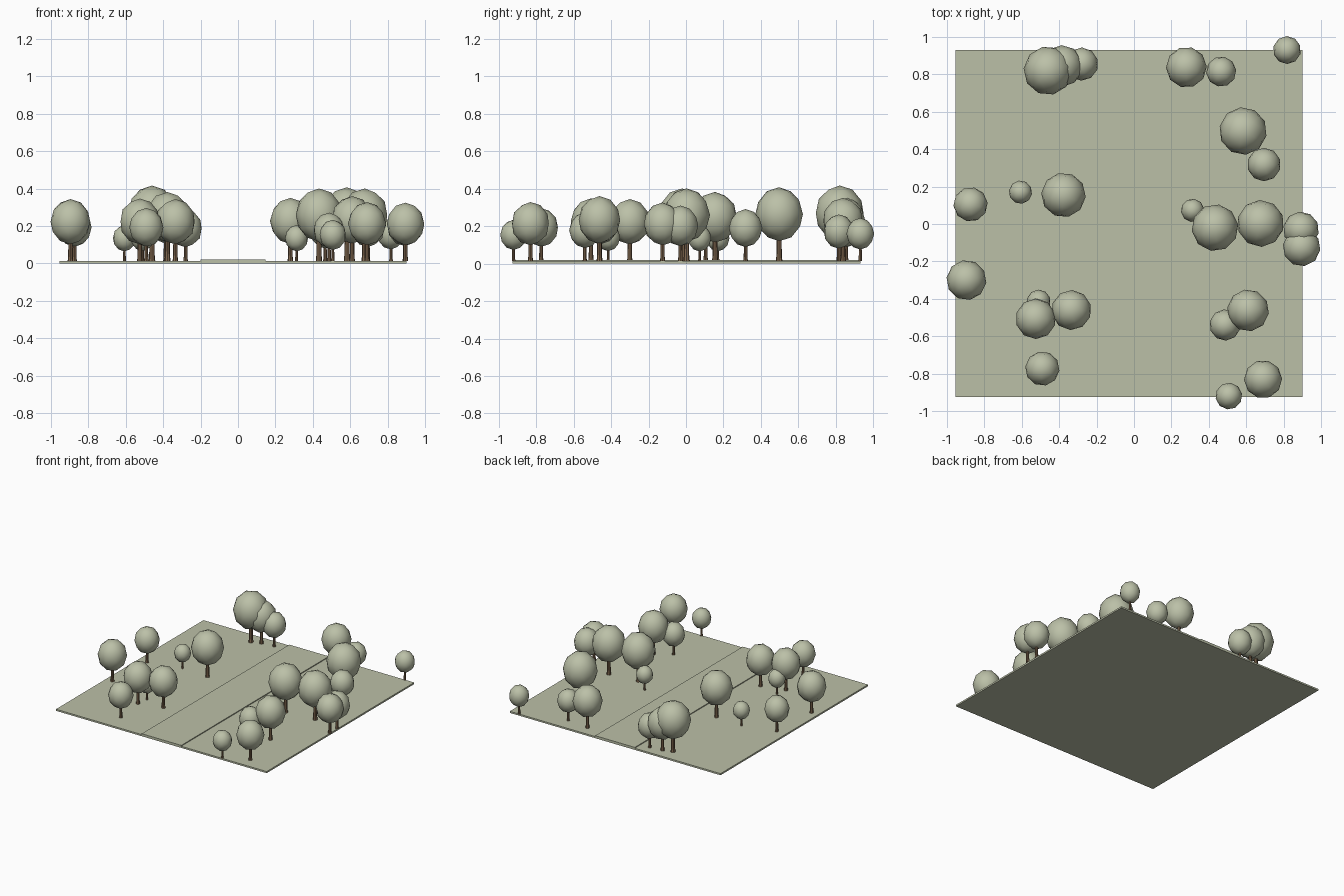
import bpy, bmesh, random
from mathutils import Matrix

if "Cube" in bpy.data.objects:
    bpy.data.objects.remove(bpy.data.objects["Cube"])

random.seed(4)


def material(name, rgb):
    m = bpy.data.materials.new(name)
    m.diffuse_color = (*rgb, 1)
    m.use_nodes = True
    m.node_tree.nodes["Principled BSDF"].inputs["Base Color"].default_value = m.diffuse_color
    return m


GREEN = material("sage green", (0.50, 0.53, 0.39))
BROWN = material("bark brown", (0.22, 0.14, 0.08))
GROUND_Z = 0.013


def finish(name, bm, mat):
    mesh = bpy.data.meshes.new(name)
    bm.to_mesh(mesh)
    bm.free()
    mesh.materials.append(mat)
    ob = bpy.data.objects.new(name, mesh)
    bpy.context.collection.objects.link(ob)
    return ob


def slab(name, x0, x1, y0, y1, z0, z1):
    bm = bmesh.new()
    m = Matrix.Translation(((x0 + x1) / 2, (y0 + y1) / 2, (z0 + z1) / 2))
    m = m @ Matrix.Diagonal((x1 - x0, y1 - y0, z1 - z0, 1))
    bmesh.ops.create_cube(bm, size=1, matrix=m)
    return finish(name, bm, GREEN)


def tree(i, x, y, r):
    # lathed trunk with a flared foot
    bm = bmesh.new()
    profile = [(0.14, 0), (0.115, 0.25), (0.10, 1.3)]
    rings = []
    for pr, pz in profile:
        ring = bmesh.ops.create_circle(
            bm, segments=8, radius=pr * r,
            matrix=Matrix.Translation((x, y, GROUND_Z + pz * r)))["verts"]
        rings.append(ring)
    for a, b in zip(rings, rings[1:]):
        for k in range(8):
            n = (k + 1) % 8
            bm.faces.new((a[k], a[n], b[n], b[k]))
    bm.faces.new(rings[0])
    bm.faces.new(rings[-1])
    bmesh.ops.recalc_face_normals(bm, faces=bm.faces)
    finish(f"trunk_{i}", bm, BROWN)

    # low-poly egg-shaped crown
    bm = bmesh.new()
    m = Matrix.Translation((x, y, GROUND_Z + 2.0 * r))
    m = m @ Matrix.Diagonal((r, r, 1.13 * r, 1))
    m = m @ Matrix.Rotation(random.uniform(0, 6.28), 4, "Z")
    bmesh.ops.create_icosphere(bm, subdivisions=2, radius=1.02, matrix=m)
    for f in bm.faces:
        f.smooth = True
    finish(f"crown_{i}", bm, GREEN)


# lawn and the slightly raised path across it
slab("lawn", -0.955, 0.90, -0.925, 0.93, 0, GROUND_Z)
slab("path", -0.20, 0.148, -0.925, 0.93, 0.002, 0.02)

# tree positions and crown radii
trees = [
    (-0.46, 0.82, 0.128), (-0.385, 0.845, 0.109), (-0.28, 0.855, 0.087),
    (0.28, 0.838, 0.107), (0.466, 0.815, 0.079), (0.818, 0.93, 0.073),
    (0.583, 0.497, 0.125), (0.695, 0.318, 0.088), (-0.874, 0.105, 0.09),
    (-0.607, 0.17, 0.061), (-0.377, 0.155, 0.117), (0.313, 0.073, 0.061),
    (0.433, -0.02, 0.123), (0.677, 0.003, 0.123), (0.893, -0.03, 0.094),
    (0.896, -0.125, 0.099), (-0.896, -0.30, 0.105), (-0.51, -0.415, 0.063),
    (-0.525, -0.507, 0.106), (-0.335, -0.46, 0.105), (0.487, -0.54, 0.082),
    (0.61, -0.462, 0.11), (-0.49, -0.773, 0.09), (0.69, -0.83, 0.10),
    (0.507, -0.92, 0.070),
]
for i, t in enumerate(trees, 1):
    tree(i, *t)
